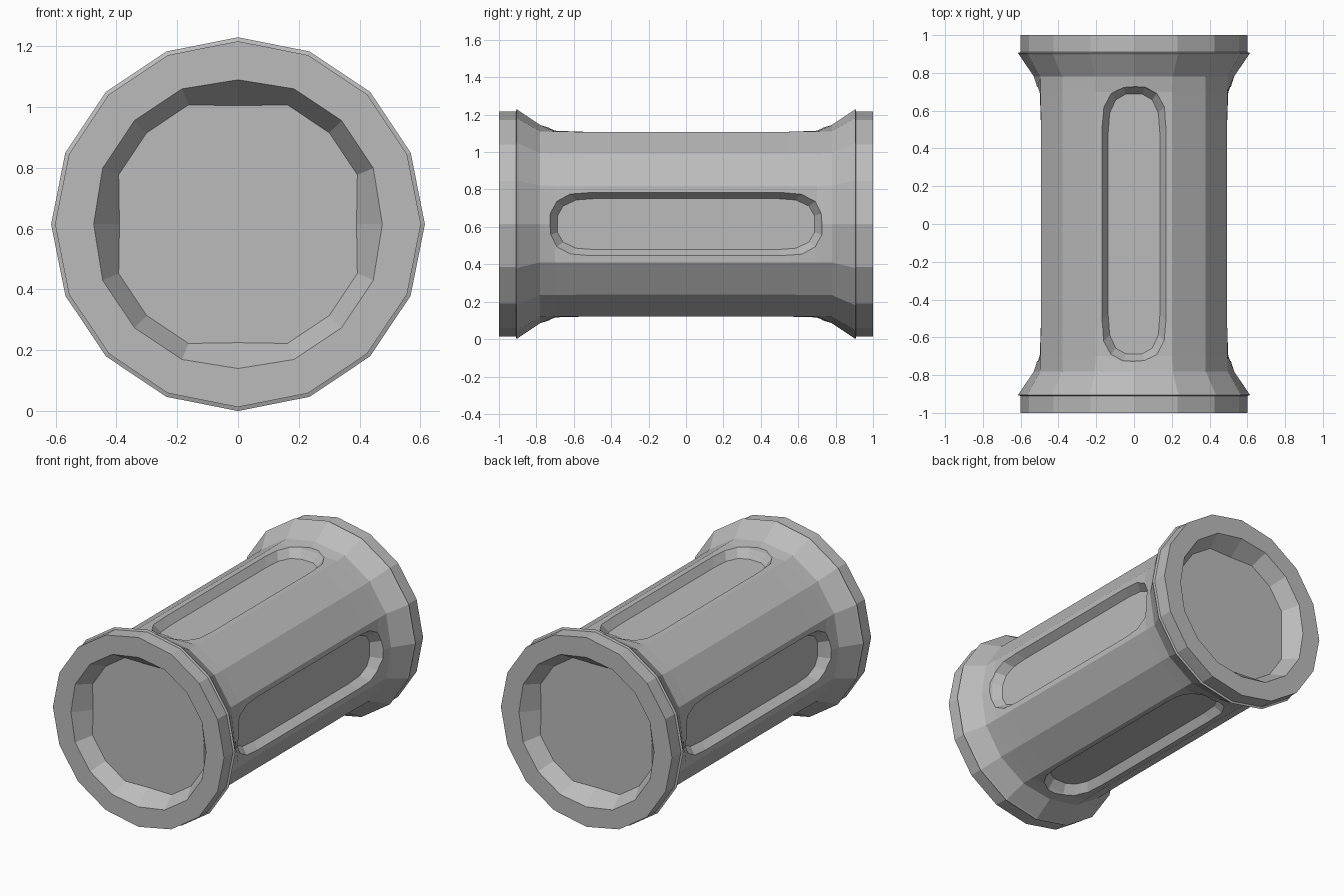
import bpy
import bmesh
from math import cos, sin, tau, pi
from mathutils import Matrix, Vector

if "Cube" in bpy.data.objects:
    bpy.data.objects.remove(bpy.data.objects["Cube"], do_unlink=True)

SIDES = 16
CENTRE_Z = 0.615

grey = bpy.data.materials.new("plain grey")
grey.use_nodes = True
grey.diffuse_color = (0.5, 0.5, 0.5, 1)
grey.node_tree.nodes["Principled BSDF"].inputs["Base Color"].default_value = (0.5, 0.5, 0.5, 1)


def loft(name, rings):
    """Skin a closed solid through a list of equal-length rings."""
    bm = bmesh.new()
    loops = [[bm.verts.new(p) for p in ring] for ring in rings]
    for a, b in zip(loops, loops[1:]):
        for i in range(len(a)):
            j = (i + 1) % len(a)
            bm.faces.new((a[i], a[j], b[j], b[i]))
    bm.faces.new(loops[0])
    bm.faces.new(loops[-1])
    bmesh.ops.recalc_face_normals(bm, faces=bm.faces)
    mesh = bpy.data.meshes.new(name)
    bm.to_mesh(mesh)
    bm.free()
    mesh.materials.append(grey)
    obj = bpy.data.objects.new(name, mesh)
    bpy.context.collection.objects.link(obj)
    return obj


def section(y, radius, axial):
    """Sixteen-sided ring; the four axial corners have their own radius."""
    ring = []
    for i in range(SIDES):
        r = axial if i % 4 == 0 else radius
        t = tau * i / SIDES
        ring.append((r * cos(t), y, r * sin(t) + CENTRE_Z))
    return ring


# Barrel with end flanges and recessed ends: (y, radius, axial radius)
half = [
    (-0.90, 0.425, 0.39),
    (-1.0, 0.482, 0.475),
    (-1.0, 0.602, 0.602),
    (-0.91, 0.602, 0.602),
    (-0.905, 0.615, 0.615),
    (-0.895, 0.607, 0.607),
    (-0.78, 0.537, 0.53),
    (-0.70, 0.535, 0.505),
    (-0.55, 0.534, 0.495),
]
profile = half + [(-y, r, a) for y, r, a in reversed(half)]
barrel = loft("barrel", [section(*p) for p in profile])

# Tapered long slot, cut into all four sides
corner = [(0.055, 0.72), (0.12, 0.69), (0.16, 0.62), (0.17, 0.51)]
outline = corner + [(x, -y) for x, y in reversed(corner)]
outline += [(-x, -y) for x, y in outline]


def slot_ring(height, inset):
    return [(x - inset * x / 0.17, y - inset * (1 if y > 0 else -1), height)
            for x, y in outline]


cutters = []
for k in range(4):
    cutter = loft("slot_cutter", [slot_ring(0.445, 0.033), slot_ring(0.495, 0),
                                  slot_ring(0.6, -0.04)])
    cutter.data.transform(Matrix.Translation(Vector((0, 0, CENTRE_Z)))
                          @ Matrix.Rotation(k * pi / 2, 4, 'Y'))
    cutter.hide_render = True
    mod = barrel.modifiers.new("slot", 'BOOLEAN')
    mod.operation = 'DIFFERENCE'
    mod.solver = 'EXACT'
    mod.object = cutter
    cutters.append(cutter)

# Apply the cuts and remove the cutters
bpy.context.view_layer.update()
graph = bpy.context.evaluated_depsgraph_get()
cut_mesh = bpy.data.meshes.new_from_object(barrel.evaluated_get(graph))
barrel.modifiers.clear()
barrel.data = cut_mesh
for cutter in cutters:
    bpy.data.objects.remove(cutter, do_unlink=True)
